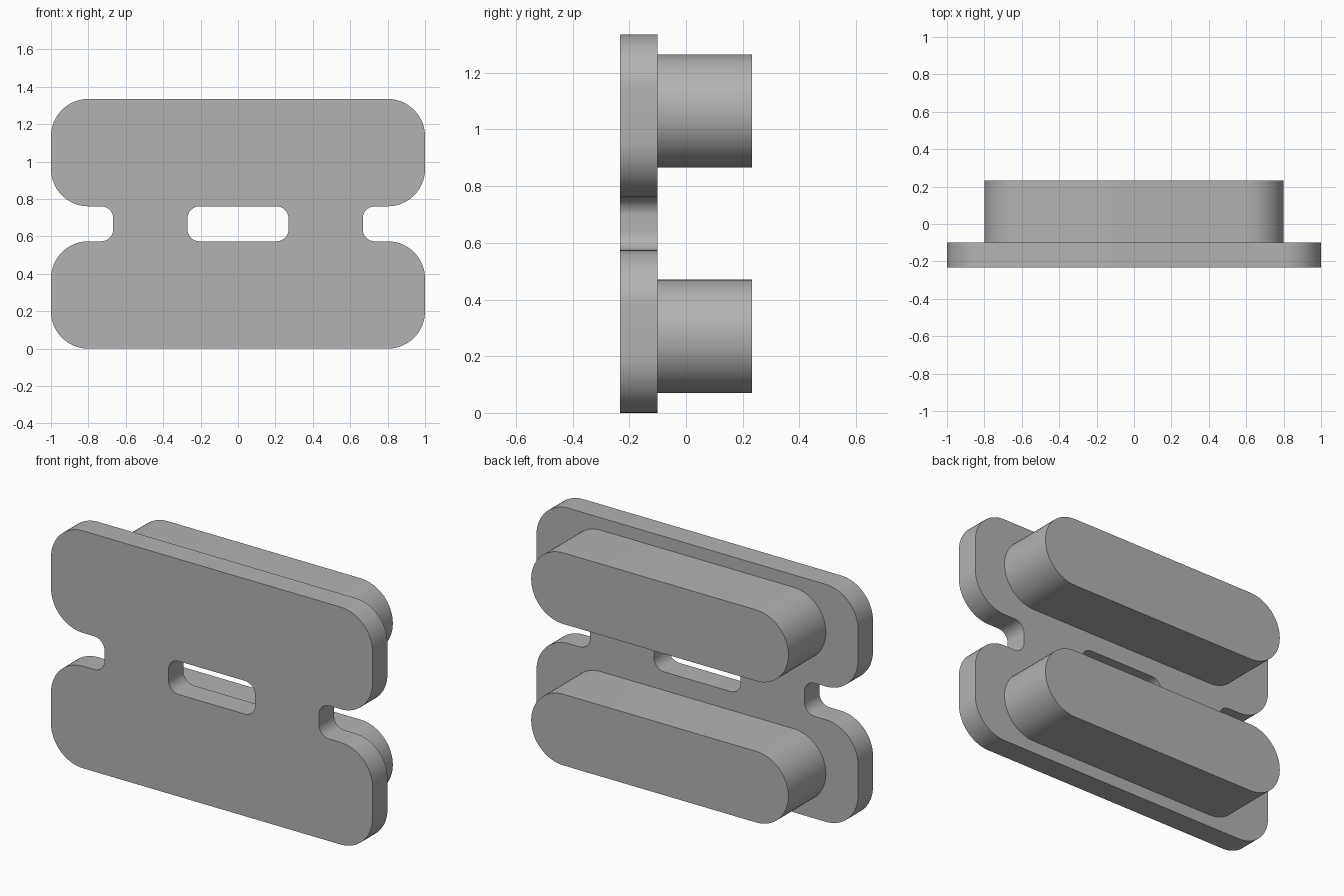
import bpy, bmesh, math
from mathutils import Vector, Matrix

cube = bpy.data.objects.get("Cube")
if cube:
    bpy.data.objects.remove(cube, do_unlink=True)

GREY = (0.45, 0.45, 0.45, 1)
grey = bpy.data.materials.new("plain_grey")
grey.use_nodes = True
grey.diffuse_color = GREY
grey.node_tree.nodes["Principled BSDF"].inputs["Base Color"].default_value = GREY

HEIGHT = 1.335
MID = HEIGHT / 2
FRONT, STEP, BACK = -0.233, -0.1, 0.233
BIG, SMALL = 0.2, 0.065


def rounded(corners, steps=16):
    """Outline with every right-angled (x, z, radius) corner turned into an arc."""
    points = []
    for i, (x, z, r) in enumerate(corners):
        p = Vector((x, z))
        before = (Vector(corners[i - 1][:2]) - p).normalized()
        after = (Vector(corners[(i + 1) % len(corners)][:2]) - p).normalized()
        centre = p + r * (before + after)
        for s in range(steps + 1):
            t = math.pi / 2 * s / steps
            points.append(centre - r * (after * math.cos(t) + before * math.sin(t)))
    return points


def box_outline(half_x, low, high, r):
    return rounded([(-half_x, low, r), (half_x, low, r), (half_x, high, r), (-half_x, high, r)])


def extrude(name, outlines, y0, y1):
    """Fill outlines (later ones are holes) and give them depth along y."""
    curve = bpy.data.curves.new(name + "_outline", "CURVE")
    curve.dimensions = "2D"
    curve.fill_mode = "BOTH"
    curve.extrude = (y1 - y0) / 2
    for points in outlines:
        spline = curve.splines.new("POLY")
        spline.points.add(len(points) - 1)
        for target, p in zip(spline.points, points):
            target.co = (p.x, p.y, 0, 1)
        spline.use_cyclic_u = True
    helper = bpy.data.objects.new(name + "_outline", curve)
    bpy.context.collection.objects.link(helper)
    graph = bpy.context.evaluated_depsgraph_get()
    mesh = bpy.data.meshes.new_from_object(helper.evaluated_get(graph))
    bpy.data.objects.remove(helper, do_unlink=True)

    # Weld the caps to the walls and stand the part upright
    bm = bmesh.new()
    bm.from_mesh(mesh)
    bmesh.ops.remove_doubles(bm, verts=bm.verts, dist=0.0002)
    bmesh.ops.dissolve_limit(bm, angle_limit=0.001, verts=bm.verts, edges=bm.edges)
    turn = Matrix.Translation((0, (y0 + y1) / 2, 0)) @ Matrix.Rotation(math.pi / 2, 4, "X")
    bmesh.ops.transform(bm, matrix=turn, verts=bm.verts)
    bmesh.ops.recalc_face_normals(bm, faces=bm.faces)
    bm.to_mesh(mesh)
    bm.free()
    mesh.materials.clear()
    mesh.materials.append(grey)
    obj = bpy.data.objects.new(name, mesh)
    bpy.context.collection.objects.link(obj)
    bpy.ops.object.select_all(action="DESELECT")
    obj.select_set(True)
    bpy.context.view_layer.objects.active = obj
    bpy.ops.object.shade_smooth_by_angle(angle=math.radians(30))
    return obj


# Face plate: side notches and a central slot at the same height
GAP = 0.0935
low, high = MID - GAP, MID + GAP
right_half = [(1, 0, BIG), (1, low, BIG), (0.667, low, SMALL),
              (0.667, high, SMALL), (1, high, BIG), (1, HEIGHT, BIG)]
left_half = [(-x, z, r) for x, z, r in reversed(right_half)]
slot = box_outline(0.27, low, high, SMALL)
extrude("face_plate", [rounded(right_half + left_half), slot], FRONT, STEP)

# Two round-ended bars on the back
for name, z in (("lower_bar", 0.27), ("upper_bar", HEIGHT - 0.27)):
    extrude(name, [box_outline(0.8, z - 0.2, z + 0.2, 0.2)], STEP, BACK)
